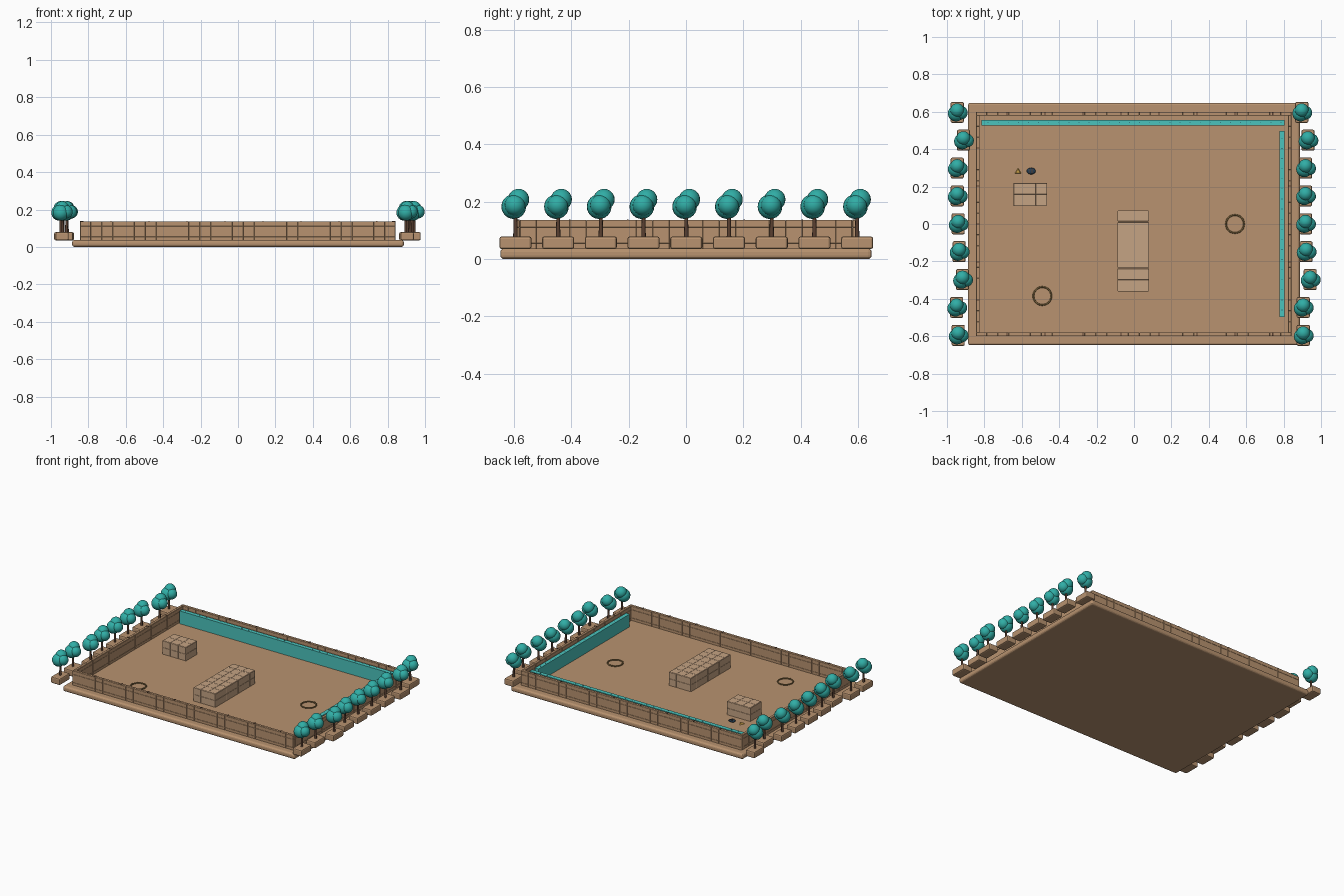
import bpy, bmesh, math
from mathutils import Matrix, Vector

if "Cube" in bpy.data.objects:
    bpy.data.objects.remove(bpy.data.objects["Cube"])


def material(name, r, g, b):
    m = bpy.data.materials.new(name)
    m.diffuse_color = (r, g, b, 1)
    m.use_nodes = True
    m.node_tree.nodes["Principled BSDF"].inputs["Base Color"].default_value = m.diffuse_color
    return m


SAND = material("sandstone", 0.48, 0.29, 0.16)
TILE = material("pale_tile", 0.56, 0.37, 0.23)
TEAL = material("leaf_teal", 0.03, 0.42, 0.38)
AQUA = material("aqua", 0.07, 0.55, 0.51)
BARK = material("bark", 0.10, 0.05, 0.03)
ROPE = material("rope", 0.22, 0.14, 0.05)
GOLD = material("gold", 0.70, 0.42, 0.08)
NAVY = material("navy", 0.02, 0.05, 0.09)


def finish(name, bm, mat, smooth=False):
    bmesh.ops.recalc_face_normals(bm, faces=bm.faces[:])
    me = bpy.data.meshes.new(name)
    bm.to_mesh(me)
    bm.free()
    me.materials.append(mat)
    for p in me.polygons:
        p.use_smooth = smooth
    ob = bpy.data.objects.new(name, me)
    bpy.context.collection.objects.link(ob)
    return ob


def add_box(bm, lo, hi):
    lo, hi = Vector(lo), Vector(hi)
    m = Matrix.Translation((lo + hi) / 2) @ Matrix.Diagonal((*(hi - lo), 1))
    return bmesh.ops.create_cube(bm, size=1, matrix=m)["verts"]


def box(name, lo, hi, mat, bevel=0, segments=3):
    bm = bmesh.new()
    add_box(bm, lo, hi)
    if bevel:
        bmesh.ops.bevel(bm, geom=bm.edges[:], offset=bevel, segments=segments,
                        profile=0.5, affect='EDGES')
    return finish(name, bm, mat)


def tiled_box(name, lo, hi, nx, ny, z_cuts, mat, relief=0.0015):
    """Box sliced into a grid, each cell raised slightly above its joints."""
    bm = bmesh.new()
    lo, hi = Vector(lo), Vector(hi)
    r = Vector((relief,) * 3)
    add_box(bm, lo + r, hi - r)
    cuts = [((lo.x + (hi.x - lo.x) * i / nx, 0, 0), (1, 0, 0)) for i in range(1, nx)]
    cuts += [((0, lo.y + (hi.y - lo.y) * i / ny, 0), (0, 1, 0)) for i in range(1, ny)]
    cuts += [((0, 0, z), (0, 0, 1)) for z in z_cuts]
    for co, no in cuts:
        bmesh.ops.bisect_plane(bm, geom=bm.verts[:] + bm.edges[:] + bm.faces[:],
                               plane_co=co, plane_no=no)
    bmesh.ops.recalc_face_normals(bm, faces=bm.faces[:])
    bmesh.ops.inset_individual(bm, faces=bm.faces[:], thickness=0.0012, depth=relief)
    return finish(name, bm, mat)


def cylinder(name, loc, r1, r2, depth, sides, mat, smooth=True):
    bm = bmesh.new()
    bmesh.ops.create_cone(bm, cap_ends=True, segments=sides, radius1=r1, radius2=r2,
                          depth=depth, matrix=Matrix.Translation(loc))
    ob = finish(name, bm, mat)
    for p in ob.data.polygons:
        p.use_smooth = smooth and abs(p.normal.z) < 0.9
    return ob


# Ground slab with rounded rim
FLOOR = 0.037
box("ground_slab", (-0.887, -0.648, 0), (0.887, 0.648, FLOOR), SAND, 0.013)

# Perimeter walls with masonry courses
TOP = 0.137
courses = (0.055, 0.111)
for side, y0 in (("front", -0.6), ("back", 0.58)):
    tiled_box(f"{side}_wall", (-0.845, y0, 0.034), (0.843, y0 + 0.02, TOP), 29, 1, courses, SAND)
for side, x0 in (("left", -0.845), ("right", 0.823)):
    tiled_box(f"{side}_wall", (x0, -0.58, 0.034), (x0 + 0.02, 0.58, TOP), 1, 20, courses, SAND)

# Dark joint clips along the wall tops
bm = bmesh.new()
for i in range(-3, 5):
    x = -0.07 + 0.203 * i
    for y in (-0.59, 0.59):
        add_box(bm, (x - 0.003, y - 0.01, TOP - 0.002), (x + 0.003, y + 0.01, TOP + 0.002))
for i in range(-2, 3):
    y = 0.203 * i
    for x in (-0.835, 0.833):
        add_box(bm, (x - 0.01, y - 0.003, TOP - 0.002), (x + 0.01, y + 0.003, TOP + 0.002))
finish("wall_joint_clips", bm, BARK)

# Aqua panels along the back and right walls, with small studs on top
PANEL = 0.125
box("back_panel", (-0.815, 0.527, 0.034), (0.805, 0.555, PANEL), AQUA)
box("right_panel", (0.778, -0.497, 0.034), (0.805, 0.497, PANEL), AQUA)
bm = bmesh.new()
spots = [(-0.78 + 0.054 * i, 0.541) for i in range(30)]
spots += [(0.7915, -0.46 + 0.054 * i) for i in range(18)]
for x, y in spots:
    add_box(bm, (x - 0.002, y - 0.002, PANEL - 0.001), (x + 0.002, y + 0.002, PANEL + 0.001))
finish("panel_studs", bm, NAVY)

# Tiled blocks in the courtyard
tiled_box("small_block", (-0.645, 0.097, 0.034), (-0.465, 0.22, 0.13), 3, 2, (0.083,), TILE)
for part, y0, y1, n in (("back", 0.013, 0.072, 1), ("middle", -0.235, 0.011, 4),
                        ("front", -0.36, -0.237, 2)):
    tiled_box(f"long_block_{part}", (-0.088, y0, 0.034), (0.08, y1, 0.13), 3, n, (0.083,), TILE)

# Rope rings lying on the floor
for i, (x, y) in enumerate(((0.54, 0.0), (-0.49, -0.385))):
    bpy.ops.mesh.primitive_torus_add(location=(x, y, FLOOR + 0.004), major_radius=0.048,
                                     minor_radius=0.0045, major_segments=32, minor_segments=8)
    ring = bpy.context.object
    ring.name = f"floor_ring_{i + 1}"
    ring.data.materials.append(ROPE)
    bpy.ops.object.shade_smooth()

# Small floor items: gold wedge and dark ribbed pebble
wedge = cylinder("gold_wedge", (0, 0, 0), 0.02, 0.012, 0.008, 3, GOLD, False)
wedge.location = (-0.62, 0.28, FLOOR + 0.004)
bm = bmesh.new()
bmesh.ops.create_uvsphere(bm, u_segments=16, v_segments=8, radius=1,
                          matrix=Matrix.Translation((-0.55, 0.283, FLOOR + 0.005))
                          @ Matrix.Diagonal((0.024, 0.018, 0.008, 1)))
finish("dark_pebble", bm, NAVY, True)
bm = bmesh.new()
for x in (-0.558, -0.55, -0.542):
    add_box(bm, (x - 0.001, 0.27, FLOOR + 0.002), (x + 0.001, 0.296, FLOOR + 0.0135))
finish("pebble_ribs", bm, BARK)

# Rows of trees in planters, slightly staggered, listed from front to back
rows = {
    "left": (-0.94, -0.948, -0.917, -0.935, -0.94, -0.945, -0.945, -0.912, -0.945),
    "right": (0.905, 0.905, 0.942, 0.92, 0.917, 0.917, 0.917, 0.93, 0.897),
}
crown = ((-0.007, -0.006, 0.183, 0.043), (0.0, 0.011, 0.208, 0.037), (0.02, -0.002, 0.188, 0.036))
for side, xs in rows.items():
    for i, x in enumerate(xs):
        y = -0.595 + 0.149 * i
        tag = f"{side}_{i + 1}"
        box(f"planter_{tag}", (x - 0.035, y - 0.056, 0.035), (x + 0.035, y + 0.056, 0.079),
            SAND, 0.008, 2)
        cylinder(f"trunk_{tag}", (x, y, 0.115), 0.008, 0.006, 0.08, 10, BARK)
        bm = bmesh.new()
        for dx, dy, z, r in crown:
            bmesh.ops.create_uvsphere(bm, u_segments=20, v_segments=12, radius=r,
                                      matrix=Matrix.Translation((x + dx, y + dy, z)))
        finish(f"foliage_{tag}", bm, TEAL, True)
